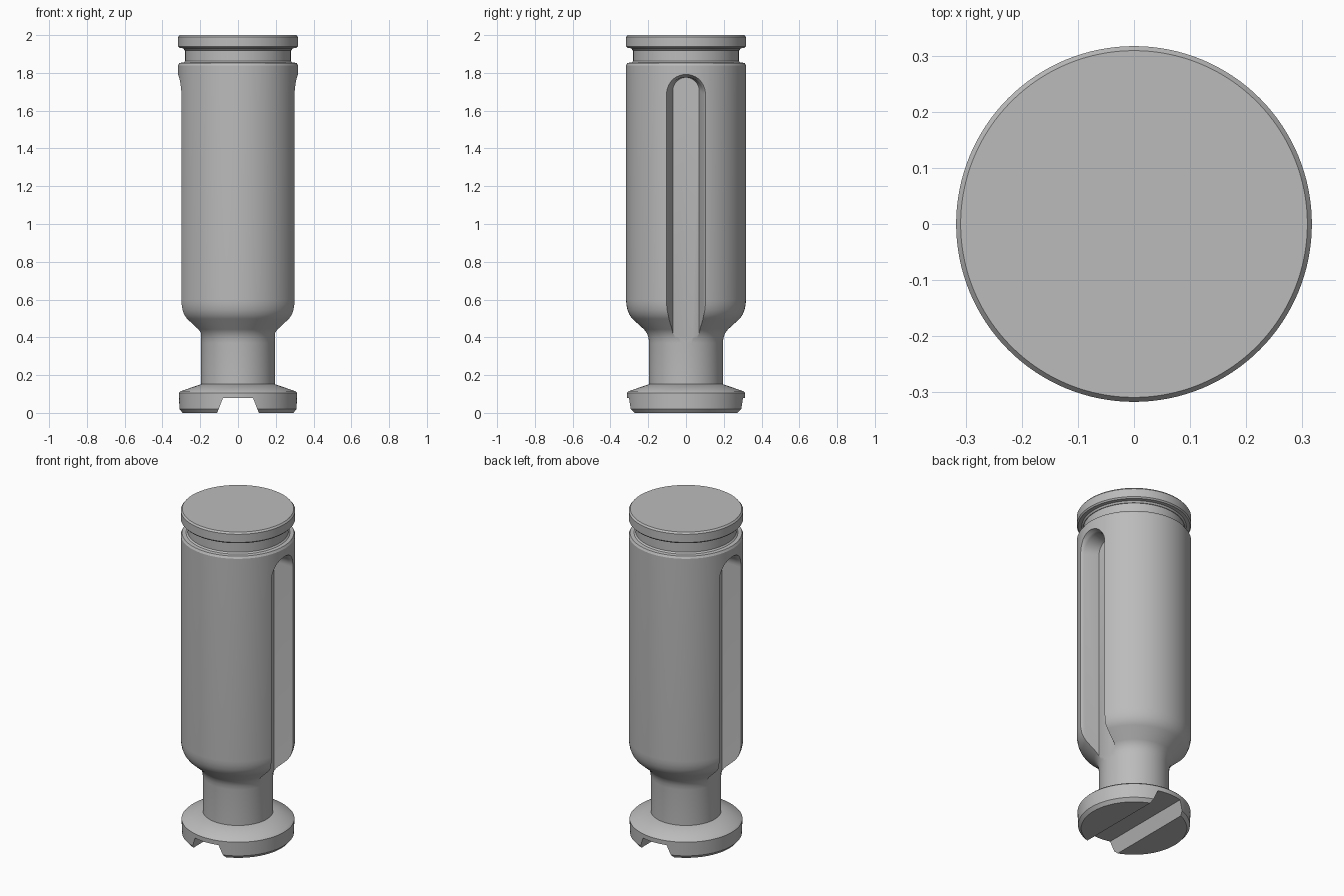
import bpy, bmesh
from math import sin, cos, pi, radians

cube = bpy.data.objects.get("Cube")
if cube:
    bpy.data.objects.remove(cube, do_unlink=True)

steel = bpy.data.materials.new("grey steel")
steel.use_nodes = True
GREY = (0.5, 0.5, 0.5, 1)
steel.diffuse_color = GREY
steel.node_tree.nodes["Principled BSDF"].inputs["Base Color"].default_value = GREY


def finish(name, bm):
    bmesh.ops.recalc_face_normals(bm, faces=bm.faces)
    mesh = bpy.data.meshes.new(name)
    bm.to_mesh(mesh)
    bm.free()
    mesh.materials.append(steel)
    ob = bpy.data.objects.new(name, mesh)
    bpy.context.collection.objects.link(ob)
    return ob


def loft(name, rings):
    """Closed solid through a list of equal-length rings of points."""
    bm = bmesh.new()
    loops = [[bm.verts.new(p) for p in ring] for ring in rings]
    n = len(loops[0])
    for a, b in zip(loops, loops[1:]):
        for i in range(n):
            j = (i + 1) % n
            bm.faces.new((a[i], a[j], b[j], b[i]))
    bm.faces.new(loops[0])
    bm.faces.new(loops[-1])
    return finish(name, bm)


def turned(name, profile, sides=128):
    """Solid of revolution from (radius, height) pairs."""
    return loft(name, [[(r * cos(2 * pi * i / sides), r * sin(2 * pi * i / sides), z)
                        for i in range(sides)] for r, z in profile])


def cut(ob, cutter):
    mod = ob.modifiers.new("cut", 'BOOLEAN')
    mod.operation = 'DIFFERENCE'
    mod.solver = 'EXACT'
    mod.object = cutter
    bpy.context.view_layer.objects.active = ob
    bpy.ops.object.modifier_apply(modifier=mod.name)
    bpy.data.objects.remove(cutter, do_unlink=True)


def smooth(ob):
    bpy.ops.object.select_all(action='DESELECT')
    ob.select_set(True)
    bpy.context.view_layer.objects.active = ob
    bpy.ops.object.shade_smooth_by_angle(angle=radians(28))


# Slotted foot disc
foot = turned("foot", [(0.293, 0), (0.31, 0.02), (0.313, 0.105), (0.303, 0.115),
                       (0.195, 0.152), (0.17, 0.152)])
notch = [(-0.118, -0.02), (0.118, -0.02), (0.08, 0.078), (-0.08, 0.078)]
cut(foot, loft("foot_notch", [[(x, y, z) for x, z in notch] for y in (-0.5, 0.5)]))

# Barrel with neck, flared shoulder and upper throat
barrel = turned("barrel", [
    (0.195, 0.14), (0.195, 0.37), (0.198, 0.395), (0.206, 0.42), (0.222, 0.442),
    (0.284, 0.498), (0.3, 0.52), (0.31, 0.545), (0.316, 0.575), (0.317, 0.6),
    (0.317, 1.84), (0.31, 1.853), (0.288, 1.855), (0.28, 1.863),
    (0.28, 1.94)])


def arch(side, x, half, top, rise, bottom=0.2, steps=20):
    """Round-topped slot outline at depth x."""
    pts = [(side * x, -half, bottom), (side * x, half, bottom)]
    for i in range(steps + 1):
        a = pi * i / steps
        pts.append((side * x, half * cos(a), top - rise + rise * sin(a)))
    return pts


# Long tapered flutes with eased rims on both sides
for side in (-1, 1):
    layers = [(0.195, 0.07, 1.775, 0.07), (0.283, 0.094, 1.777, 0.09),
              (0.296, 0.101, 1.781, 0.1), (0.31, 0.112, 1.79, 0.11),
              (0.34, 0.125, 1.797, 0.12)]
    cut(barrel, loft("flute", [arch(side, *layer) for layer in layers]))

# Round cap above the throat
cap = turned("cap", [(0.27, 1.918), (0.283, 1.92), (0.29, 1.93), (0.31, 1.932), (0.317, 1.94),
                     (0.317, 1.99), (0.309, 2.0)])

for part in (foot, barrel, cap):
    smooth(part)
